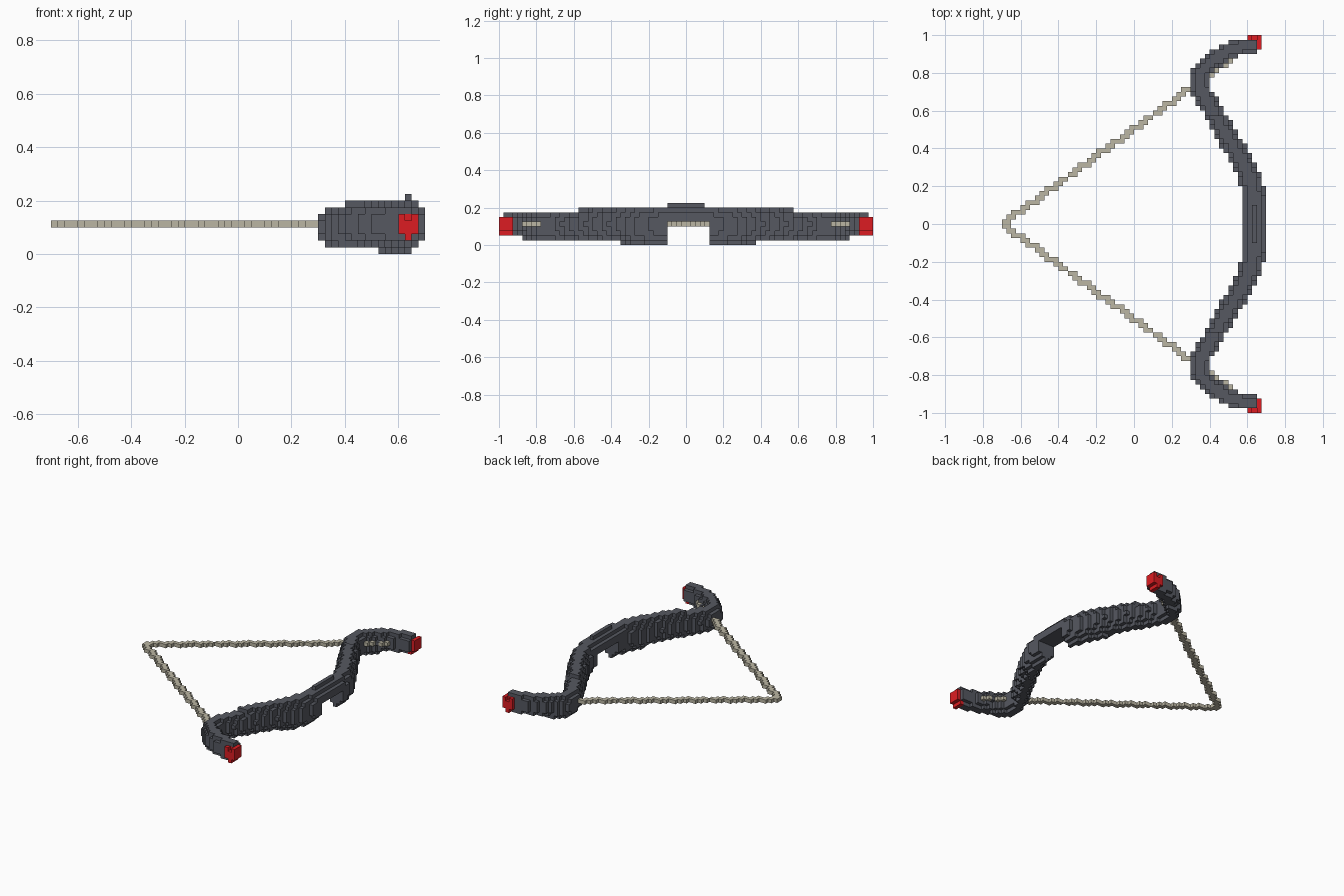
import bpy, bmesh
from mathutils import Vector

cube = bpy.data.objects.get("Cube")
if cube:
    bpy.data.objects.remove(cube, do_unlink=True)

V = 0.025                      # block size
NX, NY, NZ = 56, 80, 9         # block grid


def material(name, rgb):
    m = bpy.data.materials.new(name)
    m.use_nodes = True
    m.diffuse_color = (*rgb, 1)
    m.node_tree.nodes["Principled BSDF"].inputs["Base Color"].default_value = (*rgb, 1)
    return m


def centre(i, j, k):
    return Vector(((i - NX / 2 + 0.5) * V, (j - NY / 2 + 0.5) * V, (k + 0.5) * V))


def cell(x, y):
    return int(x // V) + NX // 2, int(y // V) + NY // 2


def build(name, blocks, mat):
    """Turn a set of grid blocks into a mesh holding only its outer faces."""
    bm = bmesh.new()
    verts = {}
    for b in blocks:
        for axis in range(3):
            for side in (0, 1):
                near = list(b)
                near[axis] += 2 * side - 1
                if tuple(near) in blocks:
                    continue
                u, w = (axis + 1) % 3, (axis + 2) % 3
                ring = []
                for du, dw in ((0, 0), (1, 0), (1, 1), (0, 1)):
                    p = list(b)
                    p[axis] += side
                    p[u] += du
                    p[w] += dw
                    key = tuple(p)
                    if key not in verts:
                        verts[key] = bm.verts.new(centre(*key) - Vector((V, V, V)) / 2)
                    ring.append(verts[key])
                bm.faces.new(ring if side else ring[::-1])
    me = bpy.data.meshes.new(name)
    bm.to_mesh(me)
    bm.free()
    me.materials.append(mat)
    ob = bpy.data.objects.new(name, me)
    bpy.context.collection.objects.link(ob)


# Limb centreline: distance from the middle, x, half thickness
PATH = [(0, .638, .0625), (.15, .636, .0625), (.25, .612, .06), (.36, .555, .056),
        (.55, .445, .052), (.70, .358, .05), (.76, .345, .05), (.81, .36, .05),
        (.86, .41, .05), (.91, .485, .047), (.94, .57, .045), (.95, .635, .042)]


def nearest(x, y):
    """Squared distance to the centreline, relative to the local thickness."""
    best = 9.0
    p = Vector((y, x))
    for (y0, x0, w0), (y1, x1, w1) in zip(PATH, PATH[1:]):
        a, d = Vector((y0, x0)), Vector((y1 - y0, x1 - x0))
        t = min(1, max(0, (p - a).dot(d) / d.length_squared))
        best = min(best, (p - a - d * t).length_squared / (w0 + (w1 - w0) * t) ** 2)
    return best


# Red tips at both ends
tips = set()
for i in (52, 53, 54):
    for j in range(3):
        for k in (2, 3, 4, 5):
            if (k == 2 and i != 53) or (k == 5 and i == 53 and j == 0):
                continue
            tips |= {(i, j, k), (i, NY - 1 - j, k)}

# Curved limbs with an oval section and a cut under the grip
limbs = set()
for i in range(38, NX):
    for j in range(NY):
        c = centre(i, j, 4)
        ay = abs(c.y)
        d = nearest(c.x, ay)
        if d >= 1 or ay > 0.975:
            continue
        up = .105 if ay < .1 else .09 if ay < .575 else .065
        down = .105 if abs(j - 40) <= 14 else .085 if ay < .88 else .062
        for k in range(NZ):
            dz = (k - 4) * V
            if 36 <= j <= 44 and k < 5:
                continue
            if d + (dz / (up if dz > 0 else down)) ** 2 < 1:
                limbs.add((i, j, k))
limbs -= tips

# Drawn string, stepped from the nock to each tip
string = set()
for s in (-1, 1):
    for n in range(1001):
        t = n / 1000
        string.add((*cell(-.69 + 1.32 * t, s * (.005 + .953 * t)), 4))
string -= limbs | tips

build("bow_limbs", limbs, material("dark_grey", (.092, .098, .119)))
build("bow_string", string, material("pale_cord", (.50, .47, .37)))
build("limb_tips", tips, material("red", (.72, .012, .016)))
